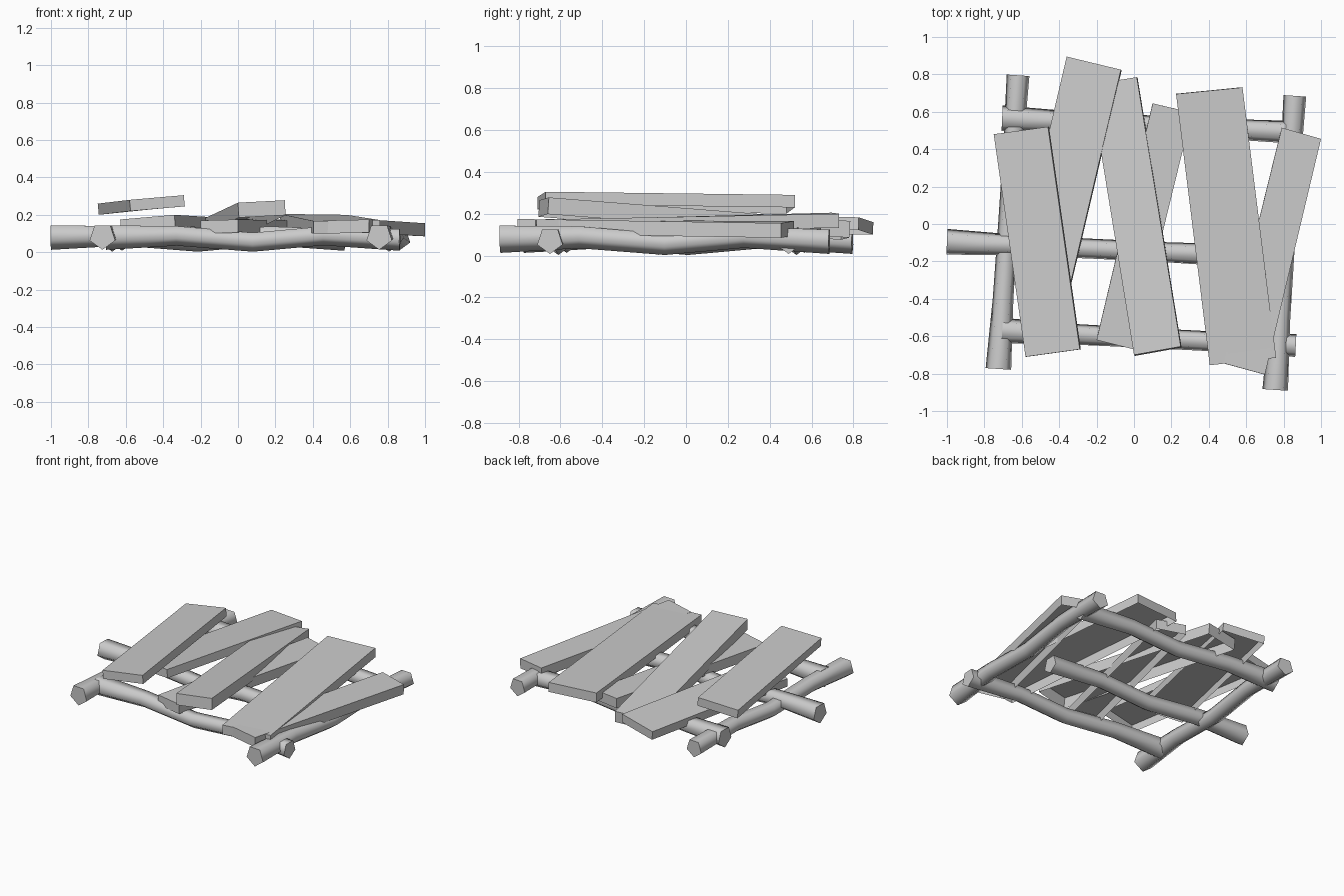
import bpy, bmesh, math
from mathutils import Vector

default_cube = bpy.data.objects.get("Cube")
if default_cube:
    bpy.data.objects.remove(default_cube, do_unlink=True)

# One plain grey material for all timber
grey = bpy.data.materials.new("grey_timber")
grey.use_nodes = True
grey.diffuse_color = (0.6, 0.6, 0.6, 1)
grey.node_tree.nodes["Principled BSDF"].inputs["Base Color"].default_value = grey.diffuse_color


def finish(bm, name):
    """Turn a bmesh into a named, grey object."""
    bmesh.ops.recalc_face_normals(bm, faces=bm.faces)
    mesh = bpy.data.meshes.new(name)
    bm.to_mesh(mesh)
    bm.free()
    mesh.materials.append(grey)
    obj = bpy.data.objects.new(name, mesh)
    bpy.context.collection.objects.link(obj)
    return obj


def plank(name, corners, thickness=0.06):
    """Tilted board, open underneath, from top corners: front left, front right, back right, back left."""
    corners = [Vector(c) for c in corners]
    normal = (corners[2] - corners[0]).cross(corners[3] - corners[1]).normalized()
    bm = bmesh.new()
    top = [bm.verts.new(c) for c in corners]
    bottom = [bm.verts.new(c - normal * thickness) for c in corners]
    bm.faces.new(top)
    for i in range(4):
        j = (i + 1) % 4
        bm.faces.new((top[i], bottom[i], bottom[j], top[j]))
    return finish(bm, name)


# Shared sagging shape of every log: (position along it, centre height, radius)
LOG_SHAPE = ((0, 0.085, 0.072), (0.24, 0.093, 0.058), (0.5, 0.059, 0.056),
             (0.74, 0.093, 0.056), (1, 0.072, 0.064))
LOG_SIDES = 5


def log(name, start, end):
    """Bent five-sided pole with one corner pointing down."""
    start, end = Vector((*start, 0)), Vector((*end, 0))
    side = (end - start).normalized().cross(Vector((0, 0, 1)))
    bm = bmesh.new()
    rings = []
    for t, height, radius in LOG_SHAPE:
        centre = start.lerp(end, t)
        centre.z = height
        ring = []
        for k in range(LOG_SIDES):
            a = math.tau * k / LOG_SIDES - math.pi / 2
            offset = side * math.cos(a) + Vector((0, 0, math.sin(a)))
            ring.append(bm.verts.new(centre + offset * radius))
        rings.append(ring)
    for lower, upper in zip(rings, rings[1:]):
        for k in range(LOG_SIDES):
            n = (k + 1) % LOG_SIDES
            bm.faces.new((lower[k], lower[n], upper[n], upper[k]))
    bm.faces.new(rings[0])
    bm.faces.new(rings[-1])
    obj = finish(bm, name)
    bpy.ops.object.select_all(action="DESELECT")
    obj.select_set(True)
    bpy.context.view_layer.objects.active = obj
    bpy.ops.object.shade_smooth_by_angle(angle=math.radians(78))
    return obj


# Frame of poles
log("left_log", (-0.725, -0.775), (-0.62, 0.795))
log("right_log", (0.755, -0.887), (0.86, 0.685))
log("front_log", (-0.705, -0.57), (0.865, -0.65))
log("middle_log", (-1.0, -0.095), (0.57, -0.17))
log("back_log", (-0.705, 0.565), (0.865, 0.49))

# Boards laid across the frame, left to right
plank("raised_left_plank", [(-0.58, -0.71, 0.28), (-0.29, -0.67, 0.305),
                            (-0.46, 0.52, 0.29), (-0.75, 0.48, 0.26)])
plank("back_left_plank", [(-0.63, -0.255, 0.175), (-0.34, -0.32, 0.2),
                          (-0.07, 0.825, 0.183), (-0.36, 0.895, 0.16)])
plank("centre_plank", [(0, -0.7, 0.265), (0.25, -0.655, 0.278),
                       (0.015, 0.785, 0.165), (-0.235, 0.745, 0.155)], 0.08)
plank("low_centre_plank", [(-0.2, -0.62, 0.17), (0, -0.67, 0.175),
                           (0.31, 0.595, 0.17), (0.1, 0.645, 0.18)], 0.07)
plank("wide_right_plank", [(0.405, -0.755, 0.167), (0.76, -0.715, 0.172),
                           (0.58, 0.73, 0.2), (0.225, 0.695, 0.205)], 0.067)
plank("slanted_right_plank", [(0.48, -0.745, 0.17), (0.7, -0.805, 0.175),
                              (1.0, 0.455, 0.155), (0.79, 0.515, 0.165)], 0.07)
